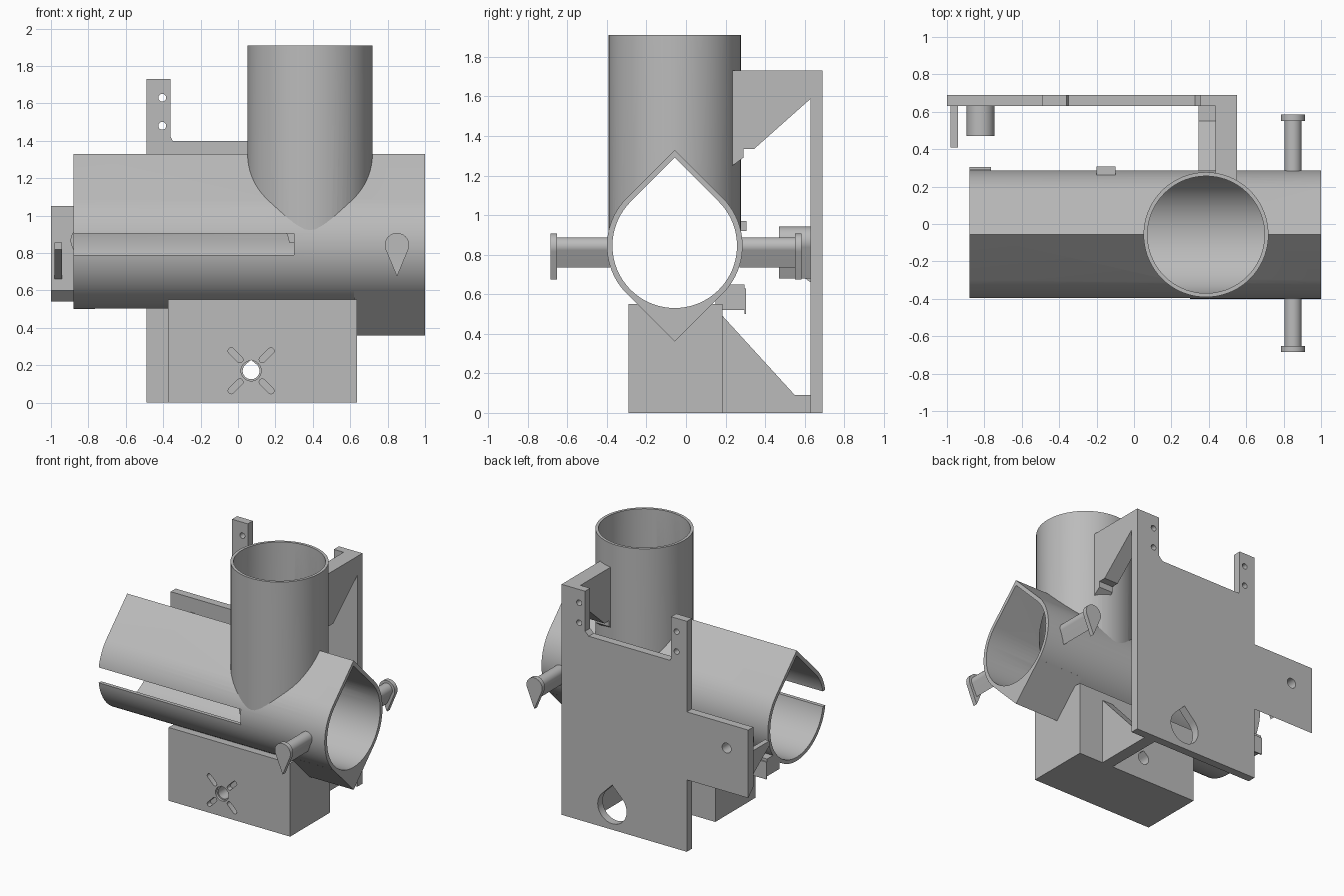
import bpy, bmesh
from math import sin, cos, pi, acos, atan2, radians

cube = bpy.data.objects.get("Cube")
if cube:
    bpy.data.objects.remove(cube, do_unlink=True)

grey = bpy.data.materials.new("plain grey")
grey.use_nodes = True
colour = (0.5, 0.5, 0.5, 1)
grey.diffuse_color = colour
grey.node_tree.nodes["Principled BSDF"].inputs["Base Color"].default_value = colour


def prism(name, axis, start, end, profile):
    """Extrude a 2D profile along one axis."""
    place = {"x": lambda u, v, w: (w, u, v),
             "y": lambda u, v, w: (u, w, v),
             "z": lambda u, v, w: (u, v, w)}[axis]
    bm = bmesh.new()
    a = [bm.verts.new(place(u, v, start)) for u, v in profile]
    b = [bm.verts.new(place(u, v, end)) for u, v in profile]
    bm.faces.new(a)
    bm.faces.new(b)
    for i in range(len(a)):
        j = (i + 1) % len(a)
        bm.faces.new((a[i], a[j], b[j], b[i]))
    bmesh.ops.recalc_face_normals(bm, faces=bm.faces)
    mesh = bpy.data.meshes.new(name)
    bm.to_mesh(mesh)
    bm.free()
    mesh.materials.append(grey)
    obj = bpy.data.objects.new(name, mesh)
    bpy.context.collection.objects.link(obj)
    return obj


def box(name, xs, ys, zs):
    return prism(name, "x", *xs, [(ys[0], zs[0]), (ys[1], zs[0]), (ys[1], zs[1]), (ys[0], zs[1])])


def circle(u, v, r, n=72):
    return [(u + r * cos(2 * pi * i / n), v + r * sin(2 * pi * i / n)) for i in range(n)]


def teardrop(u, v, r, tip, up=1, n=56):
    """Circle drawn out to a tangent point above or below."""
    half = acos(r / tip)
    angles = [half + (2 * pi - 2 * half) * i / n for i in range(n + 1)]
    return [(u, v + up * tip)] + [(u + r * sin(t), v + up * r * cos(t)) for t in angles]


def capsule(u, v, angle, near, far, r, n=8):
    pts = []
    for d, turn in ((far, -pi / 2), (near, pi / 2)):
        for i in range(n + 1):
            t = angle + turn + pi * i / n
            pts.append((u + d * cos(angle) + r * cos(t), v + d * sin(angle) + r * sin(t)))
    return pts


cutters = []


def cutter(obj):
    obj.hide_render = True
    cutters.append(obj)
    return obj


def cut(obj, *tools):
    for tool in tools:
        mod = obj.modifiers.new("cut", "BOOLEAN")
        mod.operation, mod.solver, mod.object = "DIFFERENCE", "EXACT", tool
    bpy.context.view_layer.update()
    baked = bpy.data.meshes.new_from_object(obj.evaluated_get(bpy.context.evaluated_depsgraph_get()))
    obj.modifiers.clear()
    obj.data = baked


CY, CZ, R, BORE = -0.057, 0.845, 0.343, 0.315
RX = 0.385
ROOT2 = 2 ** 0.5

# Bores shared by the pipes
bore = cutter(prism("bore", "x", -1.2, 1.2, teardrop(CY, CZ, BORE, BORE * ROOT2)))
riser_bore = cutter(prism("riser_bore", "z", CZ, 2.1, circle(RX, CY, 0.313)))
slot = cutter(box("slot", (-1.1, 0.3), (-0.6, -0.2), (0.79, 0.905)))

# Main pipe with a peaked top and a long side slot
main_pipe = prism("main_pipe", "x", -0.88, 1.0, teardrop(CY, CZ, R, R * ROOT2))
cut(main_pipe, bore, riser_bore, slot)

# Pointed keel under the pipe mouth
k = R / ROOT2
keel = prism("keel", "x", 0.62, 1.0, [(CY - 0.2, CZ - 0.15), (CY - k, CZ - k), (CY, CZ - 2 * k),
                                      (CY + k, CZ - k), (CY + 0.2, CZ - 0.15)])
cut(keel, bore)

# Upright pipe
riser = prism("riser", "z", CZ + 0.01, 1.91, circle(RX, CY, 0.334))
cut(riser, riser_bore, bore)

# Base block with a through hole and four diagonal pockets
base_block = prism("base_block", "y", -0.29, 0.185, [(-0.373, 0), (0.636, 0), (0.636, 0.55), (-0.373, 0.55)])
HX, HZ = 0.07, 0.17
tools = [bore, cutter(prism("block_hole", "y", -0.5, 0.4, teardrop(HX, HZ, 0.045, 0.058)))]
for q in range(4):
    pocket = capsule(HX, HZ, radians(45 + 90 * q), 0.085, 0.15, 0.017)
    tools.append(cutter(prism("pocket", "y", -0.4, -0.25, pocket)))
cut(base_block, *tools)
cut(base_block, cutter(prism("hole_rim", "y", -0.4, -0.27, circle(HX, HZ, 0.054, 40))))

# Pins on both sides of the pipe, with wider end caps
for side, wall, end in (("front", -0.385, -0.685), ("back", 0.27, 0.585)):
    cap = end + (0.033 if end < 0 else -0.033)
    prism(side + "_pin", "y", wall, cap, teardrop(0.85, CZ - 0.003, 0.046, 0.108, -1))
    prism(side + "_pin_cap", "y", cap, end, teardrop(0.85, CZ - 0.003, 0.065, 0.168, -1))

# Back plate with two raised tabs
P0, P1 = 0.63, 0.69
back_plate = prism("back_plate", "y", P0, P1, [
    (-0.49, 0), (0.55, 0), (0.55, 1.73), (0.355, 1.73), (0.355, 1.43), (0.325, 1.4),
    (-0.35, 1.4), (-0.36, 1.42), (-0.36, 1.73), (-0.49, 1.73)])
tools = [cutter(prism("plate_window", "y", 0.5, 0.8, teardrop(0.13, 0.165, 0.12, 0.17)))]
for x in (-0.405, 0.405):
    for z in (1.48, 1.63):
        tools.append(cutter(prism("screw_hole", "y", 0.5, 0.8, circle(x, z, 0.021, 24))))
cut(back_plate, *tools)

# Side arm with a bevelled lower edge, and the drop-shaped boss on it
arm_hole = cutter(prism("arm_hole", "y", 0.3, 0.8, circle(-0.82, 0.867, 0.037, 32)))
side_arm = prism("side_arm", "x", -1.0, -0.49, [(P1, 0.54), (P1, 1.05), (P0, 1.05), (P0, 0.6)])
boss = prism("boss", "y", 0.47, P0, teardrop(-0.82, 0.867, 0.075, 0.187, -1))
for part in (side_arm, boss):
    cut(part, arm_hole)
prism("arm_fin", "x", -0.98, -0.942, [(P0, 0.66), (P0, 0.857), (0.41, 0.857), (0.41, 0.82)])

# Braces joining the plate to the upright pipe and the base
upper_brace = prism("upper_brace", "x", 0.435, 0.55, [
    (0.235, 1.73), (0.66, 1.73), (0.66, 1.615), (0.345, 1.335),
    (0.29, 1.335), (0.29, 1.29), (0.235, 1.25)])
cut(upper_brace, riser_bore)
prism("lower_brace", "x", 0.345, 0.435, [
    (0.17, 0), (0.66, 0), (0.66, 0.09), (0.55, 0.09), (0.185, 0.49), (0.17, 0.49)])

# Small catches on the back of the pipe
pipe_catch = box("pipe_catch", (-0.88, -0.765), (0.15, 0.295), (0.52, 0.65))
cut(pipe_catch, bore)
box("catch_lip", (-0.88, -0.765), (0.295, 0.304), (0.5, 0.63))
box("small_catch", (-0.2, -0.1), (0.25, 0.307), (0.92, 0.97))

# Remove the helpers, then smooth the round faces
for tool in cutters:
    bpy.data.objects.remove(tool, do_unlink=True)
bpy.ops.object.select_all(action="DESELECT")
parts = [o for o in bpy.context.collection.objects if o.type == "MESH"]
for o in parts:
    o.select_set(True)
bpy.context.view_layer.objects.active = parts[0]
bpy.ops.object.shade_smooth_by_angle(angle=radians(25))
